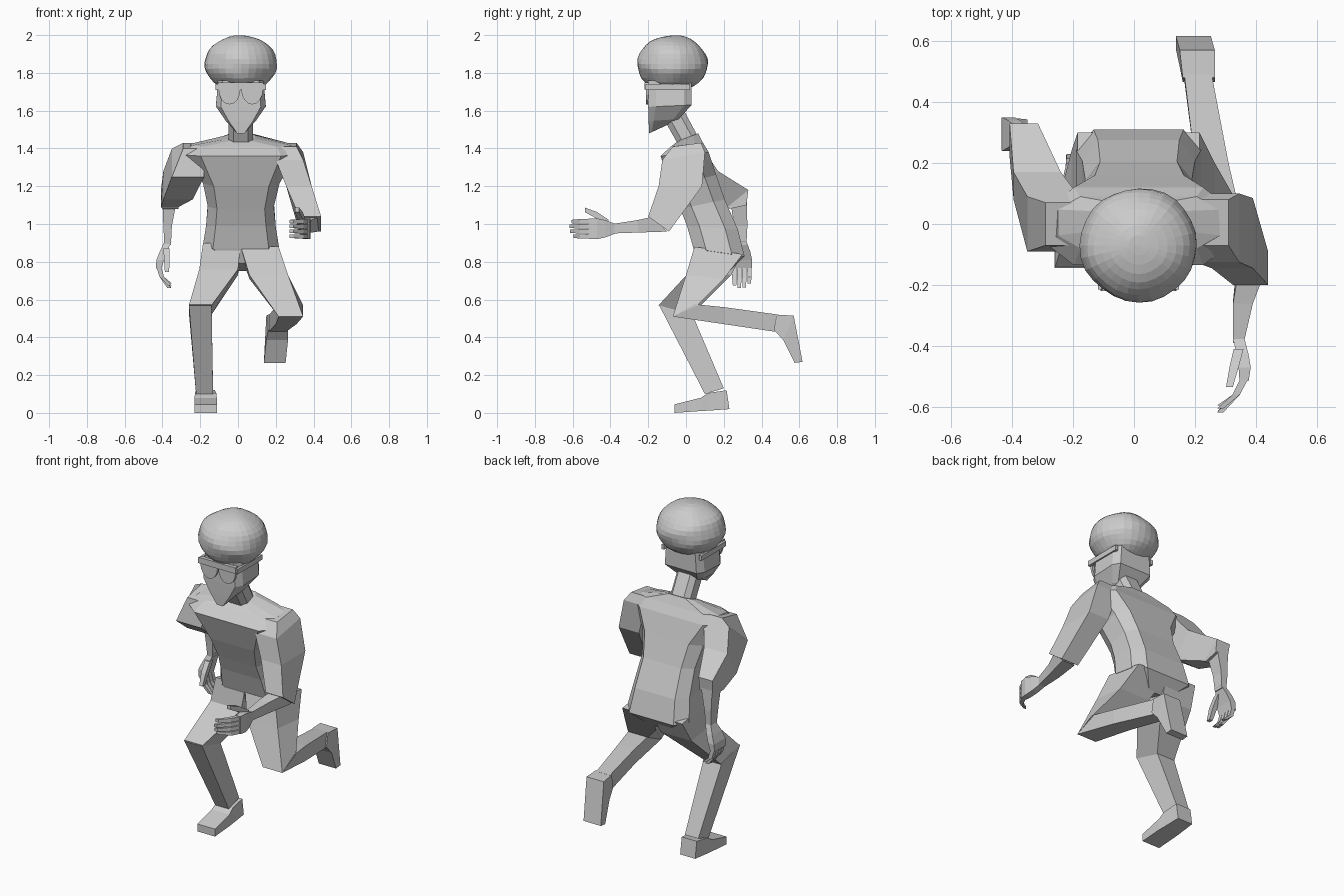
import bpy, bmesh, math
from mathutils import Vector

BOX = [(-1, -1), (1, -1), (1, 1), (-1, 1)]


def chamfer(a, b):
    return [(-a, -1), (a, -1), (1, -b), (1, b), (a, 1), (-a, 1), (-1, b), (-1, -b)]


def finish(bm, name):
    bmesh.ops.recalc_face_normals(bm, faces=bm.faces)
    mesh = bpy.data.meshes.new(name)
    bm.to_mesh(mesh)
    bm.free()
    ob = bpy.data.objects.new(name, mesh)
    bpy.context.collection.objects.link(ob)
    return ob


def skin(bm, rings):
    loops = [[bm.verts.new(p) for p in r] for r in rings]
    n = len(loops[0])
    for a, b in zip(loops, loops[1:]):
        for i in range(n):
            j = (i + 1) % n
            bm.faces.new((a[i], a[j], b[j], b[i]))
    bm.faces.new(loops[0])
    bm.faces.new(loops[-1])


def loft(name, rings, section=BOX):
    """Each ring: x min, x max, front edge (y, z), back edge (y, z)."""
    bm = bmesh.new()
    pts = []
    for x0, x1, yf, zf, yb, zb in rings:
        pts.append([((x0 + x1) / 2 + u * (x1 - x0) / 2,
                     (yf + yb) / 2 + v * (yb - yf) / 2,
                     (zf + zb) / 2 + v * (zb - zf) / 2) for u, v in section])
    skin(bm, pts)
    return finish(bm, name)


def hand(name, origin, along, across, curl):
    """Palm, four curled fingers and a thumb in the frame of the wrist."""
    o, L, W, C = (Vector(v) for v in (origin, along, across, curl))
    bm = bmesh.new()

    def tube(path):
        skin(bm, [[o + L * l + W * (w + u * hw) + C * (c + v * hc) for u, v in BOX]
                  for l, w, c, hw, hc in path])

    tube([(-0.01, 0, 0, .024, .018), (.045, 0, -.012, .045, .02),
          (.09, 0, -.02, .055, .02), (.135, 0, -.018, .053, .015)])
    for k in range(4):
        w = .04 - .027 * k
        reach = (.225, .238, .235, .215)[k]
        tube([(.125, w, -.02, .012, .013), (.18, w, .008, .0115, .012),
              (reach, w * .95, .06, .009, .01)])
    tube([(.03, .03, 0, .018, .016), (.09, .07, .015, .018, .015),
          (.155, .1, .03, .012, .011)])
    return finish(bm, name)


# Torso and neck
loft("torso", [(-.07, .11, .07, .79, .23, .75), (-.19, .22, .04, .87, .31, .83),
               (-.17, .20, .005, .99, .275, .97), (-.16, .19, -.03, 1.08, .205, 1.13),
               (-.185, .22, -.08, 1.2, .16, 1.26), (-.28, .31, -.135, 1.36, .12, 1.38),
               (-.25, .28, -.08, 1.41, .09, 1.43), (-.06, .09, -.04, 1.44, .065, 1.48)],
     chamfer(.72, .5))
loft("neck", [(-.05, .08, -.03, 1.40, .07, 1.45), (-.05, .08, -.12, 1.56, -.01, 1.60)],
     chamfer(.6, .5))

# Head and hair
loft("head", [(-.01, .04, -.195, 1.48, -.13, 1.51), (-.065, .095, -.198, 1.545, -.04, 1.555),
              (-.117, .147, -.2, 1.62, .03, 1.63), (-.105, .135, -.2, 1.76, .03, 1.76)],
     chamfer(.8, .65))
bm = bmesh.new()
bmesh.ops.create_uvsphere(bm, u_segments=28, v_segments=18, radius=1)
for v in bm.verts:
    d = v.co.copy()
    bump = 1 + .018 * math.sin(5 * d.x + 2) * math.sin(6 * d.y) + .012 * math.sin(9 * d.z + 4 * d.x)
    low = 1.73 - .02 * d.y
    v.co = Vector((.015 + .192 * d.x * bump, -.07 + .187 * d.y * bump, 1.848 + .15 * d.z * bump))
    v.co.z = max(v.co.z, low - .01 * abs(d.z))
finish(bm, "hair")

# Glasses: rounded lenses, brow bar, temples
for side, label in ((-1, "right"), (1, "left")):
    bm = bmesh.new()
    outline = [(.058 * math.cos(a), .082 * math.sin(a))
               for a in (math.pi + i * math.pi / 8 for i in range(9))]
    skin(bm, [[(.015 + side * .06 + x, y, 1.715 + z) for x, z in outline]
              for y in (-.213, -.198)])
    finish(bm, label + "_lens")
    x = .015 + side * .125
    loft(label + "_temple", [(x - .008, x + .008, -.215, 1.71, .02, 1.71),
                             (x - .008, x + .008, -.215, 1.74, .02, 1.74)])
loft("glasses_brow_bar", [(-.11, .14, -.22, 1.712, -.195, 1.712),
                          (-.105, .135, -.22, 1.748, -.195, 1.748)])

# Right arm, swung back
loft("right_sleeve", [(-.29, -.18, -.07, 1.40, .07, 1.43), (-.35, -.18, -.09, 1.25, .09, 1.40),
                      (-.395, -.24, .08, 1.13, .17, 1.28), (-.408, -.315, .22, 1.09, .33, 1.18),
                      (-.40, -.315, .23, 1.08, .32, 1.10)])
loft("right_forearm", [(-.40, -.325, .235, 1.12, .322, 1.12), (-.395, -.35, .255, .99, .325, .99),
                       (-.39, -.355, .265, .89, .32, .89)])
hand("right_hand", (-.372, .295, .9), (-.22, 0, -1), (0, -1, 0), (1, 0, 0))

# Left arm, bent forward
loft("left_sleeve", [(.2, .31, -.07, 1.41, .08, 1.43), (.2, .345, -.125, 1.34, .1, 1.38),
                     (.255, .39, -.145, 1.20, .085, 1.2), (.325, .44, -.2, 1.04, -.09, .96)])
loft("left_forearm", [(.34, .425, -.17, 1.04, -.1, .96), (.325, .39, -.26, 1.02, -.25, .955),
                      (.325, .36, -.39, 1.0, -.39, .95)])
hand("left_hand", (.343, -.38, .975), (0, -1, 0), (0, 0, 1), (-1, 0, 0))

# Right leg, standing
loft("right_thigh", [(-.185, .015, .05, .9, .3, .85), (-.205, .0, .03, .76, .24, .73),
                     (-.26, -.14, -.145, .57, .03, .52)])
loft("right_shin", [(-.26, -.14, -.145, .575, .03, .53), (-.222, -.132, .1, .10, .2, .13)])
loft("right_foot", [(-.23, -.112, -.06, 0, -.06, .045), (-.23, -.112, .08, .01, .08, .08),
                    (-.228, -.115, .12, .012, .115, .105), (-.222, -.122, .23, .02, .215, .12)])

# Left leg, kicked back
loft("left_thigh", [(.015, .215, .045, .88, .3, .84), (.06, .265, .0, .73, .2, .71),
                    (.215, .345, -.07, .51, .06, .57)])
loft("left_shin", [(.215, .345, -.07, .51, .05, .575), (.2, .31, .2, .47, .2, .56),
                   (.165, .255, .47, .43, .49, .52)])
loft("left_foot", [(.16, .265, .465, .44, .48, .52), (.15, .265, .515, .385, .57, .515),
                   (.137, .252, .575, .265, .617, .27)])
